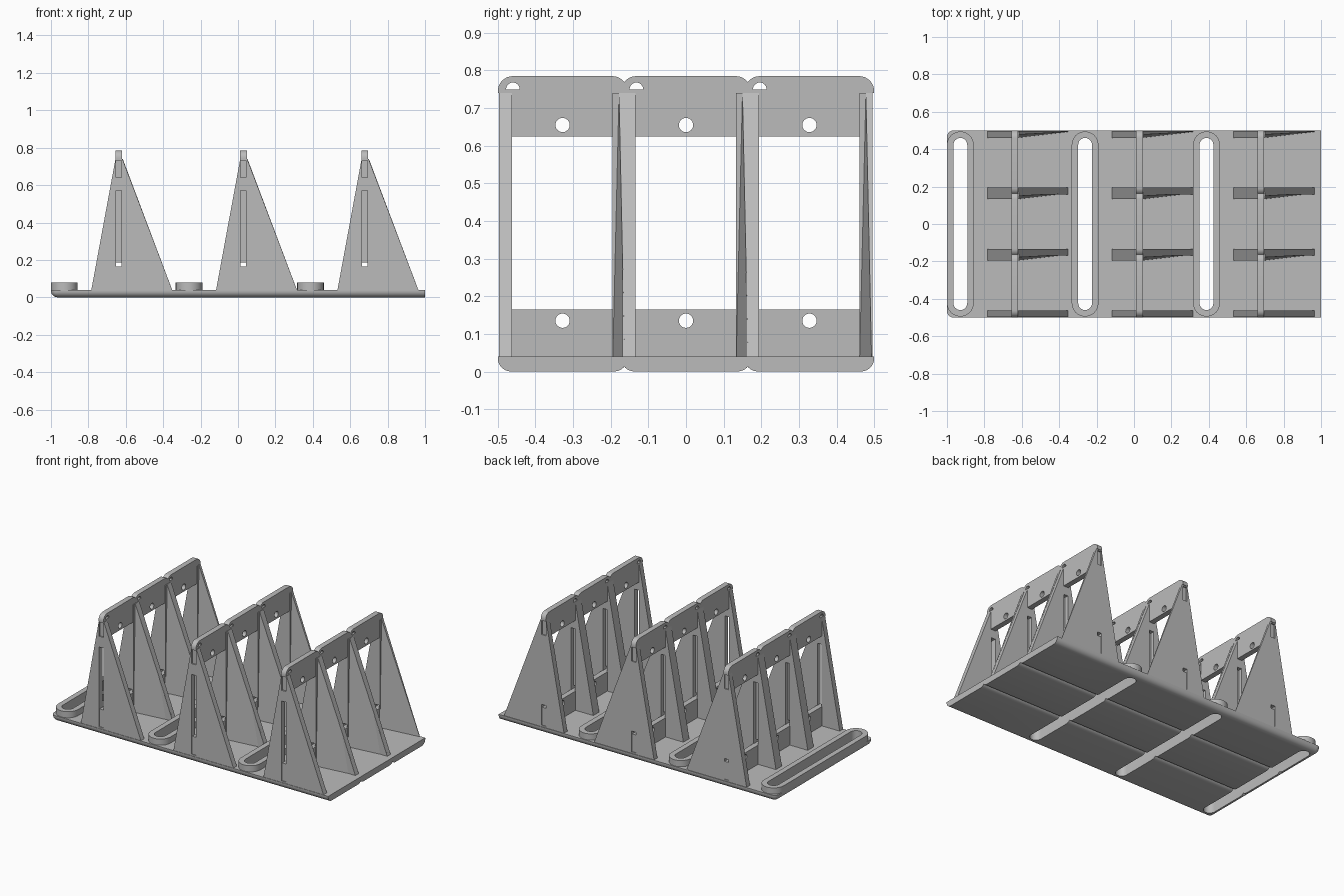
import bpy
import bmesh
from math import cos, sin, pi, radians
from mathutils import Matrix, Vector

cube = bpy.data.objects.get("Cube")
if cube:
    bpy.data.objects.remove(cube)

grey = bpy.data.materials.new("plain grey")
grey.use_nodes = True
grey.diffuse_color = (0.5, 0.5, 0.5, 1)
grey.node_tree.nodes["Principled BSDF"].inputs["Base Color"].default_value = grey.diffuse_color

SECTIONS = (0, 0.667, 1.316)      # x shift of each rack row
BAYS = (-0.328, 0, 0.328)         # y centre of each bay
FLOOR, FIN_TOP = 0.04, 0.74
BOARD_L, BOARD_R = -0.655, -0.62
parts = []


def add(name, mesh):
    ob = bpy.data.objects.new(name, mesh)
    bpy.context.collection.objects.link(ob)
    mesh.materials.clear()
    mesh.materials.append(grey)
    parts.append(ob)
    return ob


def baked(ob):
    deps = bpy.context.evaluated_depsgraph_get()
    return bpy.data.meshes.new_from_object(ob.evaluated_get(deps))


def plate(name, loops, lo, hi, axis):
    """Flat outline with holes, extruded from lo to hi along an axis."""
    curve = bpy.data.curves.new(name, 'CURVE')
    curve.dimensions, curve.fill_mode = '2D', 'BOTH'
    curve.extrude = (hi - lo) / 2
    for loop in loops:
        sp = curve.splines.new('POLY')
        sp.points.add(len(loop) - 1)
        for p, (u, v) in zip(sp.points, loop):
            p.co = (u, v, 0, 1)
        sp.use_cyclic_u = True
    tmp = bpy.data.objects.new(name, curve)
    bpy.context.collection.objects.link(tmp)
    mesh = baked(tmp)
    bpy.data.objects.remove(tmp)
    mid = (lo + hi) / 2
    rows = {'X': ((0, 0, 1), (1, 0, 0), (0, 1, 0)),
            'Y': ((1, 0, 0), (0, 0, -1), (0, 1, 0)),
            'Z': ((1, 0, 0), (0, 1, 0), (0, 0, 1))}[axis]
    offset = Vector([mid if a == axis else 0 for a in 'XYZ'])
    mesh.transform(Matrix.Translation(offset) @ Matrix(rows).to_4x4())
    # weld the caps to the sides so the solid is closed
    bm = bmesh.new()
    bm.from_mesh(mesh)
    bmesh.ops.remove_doubles(bm, verts=bm.verts, dist=1e-5)
    bmesh.ops.recalc_face_normals(bm, faces=bm.faces)
    bm.to_mesh(mesh)
    bm.free()
    return add(name, mesh)


def arc(u, v, r, start, end, n=12):
    return [(u + r * cos(radians(start + (end - start) * i / n)),
             v + r * sin(radians(start + (end - start) * i / n))) for i in range(n + 1)]


def circle(u, v, r):
    return arc(u, v, r, 0, 360, 24)[:-1]


def rect(u0, u1, v0, v1):
    return [(u0, v0), (u1, v0), (u1, v1), (u0, v1)]


def stadium(u, half, r):
    return arc(u, half - r, r, 0, 180) + arc(u, r - half, r, 180, 360)


def hull(name, points):
    bm = bmesh.new()
    for p in points:
        bm.verts.new(p)
    bmesh.ops.convex_hull(bm, input=bm.verts)
    mesh = bpy.data.meshes.new(name)
    bm.to_mesh(mesh)
    bm.free()
    return add(name, mesh)


def base_bay(yc):
    """Long floor strip with rounded underside edges and one rounded end."""
    bm = bmesh.new()
    bmesh.ops.create_cube(bm, size=1)
    for v in bm.verts:
        v.co = (v.co.x * 2, yc + v.co.y * 0.344, (v.co.z + 0.5) * FLOOR)
    picked = []
    for e in bm.edges:
        a, b = e.verts
        m = (a.co + b.co) / 2
        under = m.z < 0.001 and m.x < 0.9
        corner = abs(a.co.z - b.co.z) > 0.01 and m.x < 0 and abs(m.y) > 0.4
        if under or corner:
            picked.append(e)
    bmesh.ops.bevel(bm, geom=picked, offset=0.035, segments=6, profile=0.5, affect='EDGES')
    mesh = bpy.data.meshes.new("floor")
    bm.to_mesh(mesh)
    bm.free()
    return add("floor", mesh)


# floor strips with long slots cut through
cutters = [plate("slot_cutter", [stadium(-0.9285 + s, 0.46, 0.037)], -0.1, 0.2, 'Z') for s in SECTIONS]
for yc in BAYS:
    strip = base_bay(yc)
    for c in cutters:
        mod = strip.modifiers.new("slot", 'BOOLEAN')
        mod.object, mod.operation, mod.solver = c, 'DIFFERENCE', 'EXACT'
    cut = baked(strip)
    strip.modifiers.clear()
    strip.data = cut
for c in cutters:
    parts.remove(c)
    bpy.data.objects.remove(c)

for s in SECTIONS:
    # raised rim around each slot
    rim_x = -0.9285 + s
    plate("slot_rim", [stadium(rim_x, 0.495, 0.0715), stadium(rim_x, 0.46, 0.037)], 0.036, 0.08, 'Z')
    left, right = BOARD_L + s, BOARD_R + s
    for yc in BAYS:
        # cross boards with round holes
        w, r = 0.172, 0.04
        top = ([(yc - 0.16, 0.625), (yc + 0.16, 0.625), (yc + 0.16, FIN_TOP), (yc + w, FIN_TOP)]
               + arc(yc + w - r, 0.785 - r, r, 0, 90, 8)
               + arc(yc - w + r, 0.785 - r, r, 90, 180, 8)
               + [(yc - w, FIN_TOP), (yc - 0.16, FIN_TOP)])
        plate("top_board", [top, circle(yc, 0.655, 0.019), arc(yc - 0.132, 0.75, 0.018, 0, 180)],
              left, right, 'X')
        plate("bottom_board", [rect(yc - 0.164, yc + 0.164, 0.03, 0.165), circle(yc, 0.135, 0.019)],
              left, right, 'X')

        # straight fin on the front side of the bay
        foot_l, foot_r = -0.785 + s, -0.35 + s
        slot_l, slot_r = left + 0.002, right - 0.003
        upper = rect(slot_l, slot_r, 0.64, 0.732)
        outline = [(foot_l, 0.035), (foot_r, 0.035), (right + 0.002, FIN_TOP), (left, FIN_TOP)]
        plate("straight_fin", [outline, upper, rect(slot_l, slot_r, 0.05, 0.57)],
              yc - 0.169, yc - 0.134, 'Y')

        # tapered fin on the back side of the bay
        inner, outer = yc + 0.133, yc + 0.168
        edge = right + 0.004
        outline = [(foot_l, 0.035), (edge, 0.035), (edge, FIN_TOP), (left, FIN_TOP)]
        plate("tapered_fin_back", [outline, upper, rect(slot_l, slot_r, 0.05, 0.185)],
              inner, outer, 'Y')
        hull("tapered_fin_front", [
            (right, inner, 0.035), (right, outer, 0.035),
            (foot_r, outer - 0.003, 0.035), (foot_r, outer, 0.035),
            (edge, yc + 0.15, FIN_TOP), (edge, outer, FIN_TOP), (right, outer, FIN_TOP)])

# smooth rounded edges, keep corners sharp
bpy.ops.object.select_all(action='DESELECT')
for ob in parts:
    ob.select_set(True)
bpy.context.view_layer.objects.active = parts[0]
bpy.ops.object.shade_smooth_by_angle(angle=radians(30))
